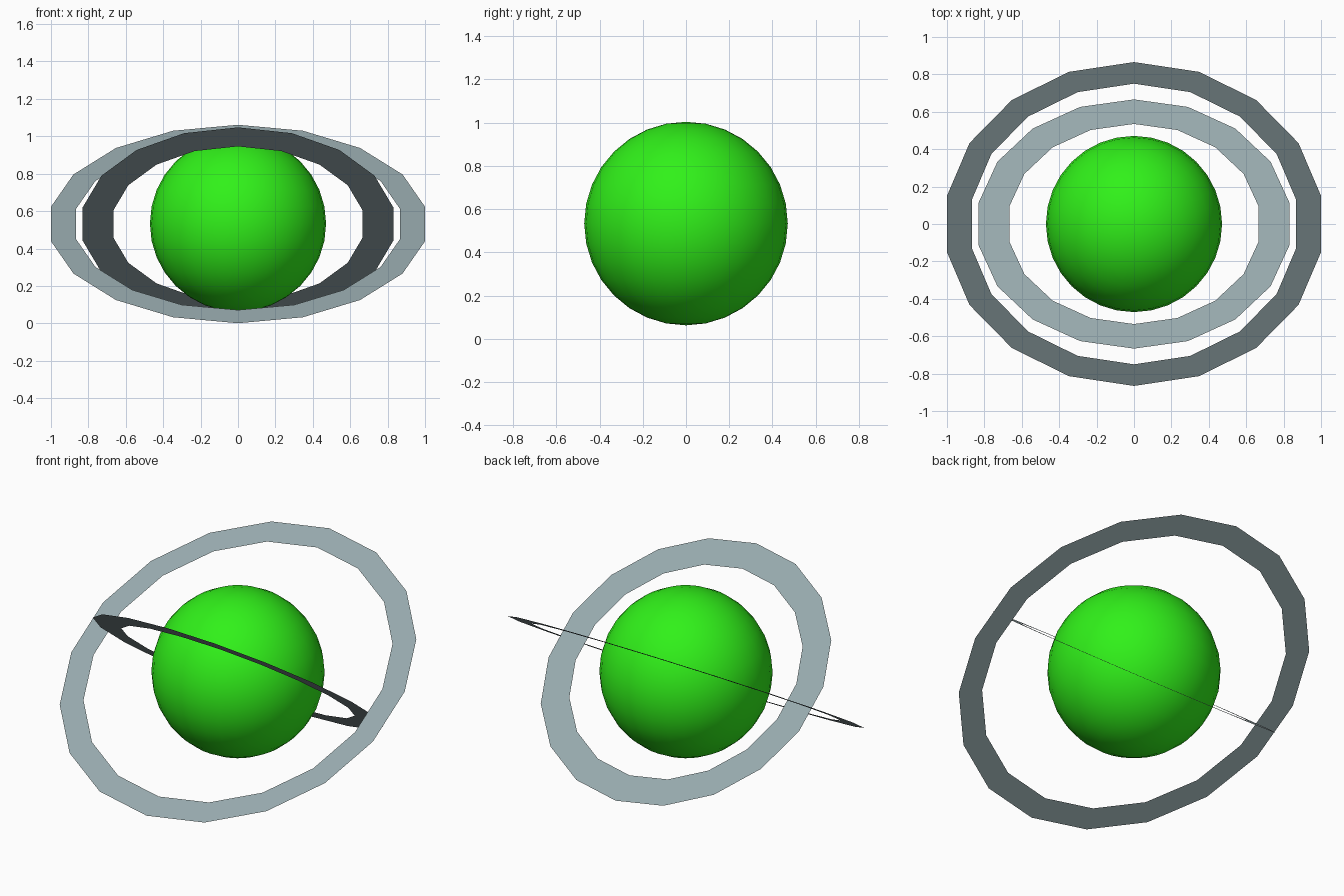
import bpy, bmesh
from math import cos, sin, pi, radians
from mathutils import Matrix

if "Cube" in bpy.data.objects:
    bpy.data.objects.remove(bpy.data.objects["Cube"])

CENTRE_Z = 0.531


def material(name, color):
    mat = bpy.data.materials.new(name)
    mat.diffuse_color = color
    mat.use_nodes = True
    mat.node_tree.nodes["Principled BSDF"].inputs["Base Color"].default_value = mat.diffuse_color
    return mat


def flat_ring(name, inner, outer, tilt, mat, sides=18):
    """Paper-thin annulus, tilted about the x axis."""
    bm = bmesh.new()
    loops = []
    for r in (inner, outer):
        loops.append([bm.verts.new((r * sin(2 * pi * i / sides),
                                    r * cos(2 * pi * i / sides), 0))
                      for i in range(sides)])
    a, b = loops
    for i in range(sides):
        j = (i + 1) % sides
        bm.faces.new((a[i], a[j], b[j], b[i]))
    bm.normal_update()
    for f in bm.faces:
        if f.normal.z < 0:
            f.normal_flip()
    bm.transform(Matrix.Translation((0, 0, CENTRE_Z)) @ Matrix.Rotation(radians(tilt), 4, 'X'))
    mesh = bpy.data.meshes.new(name)
    bm.to_mesh(mesh)
    bm.free()
    mesh.materials.append(mat)
    obj = bpy.data.objects.new(name, mesh)
    bpy.context.collection.objects.link(obj)
    return obj


green = material("green", (0.03, 0.88, 0.01, 1))
grey = material("cool_grey", (0.31, 0.40, 0.42, 1))

# Smooth planet ball
bpy.ops.mesh.primitive_uv_sphere_add(segments=32, ring_count=16, radius=0.471,
                                     location=(0, 0, CENTRE_Z + 0.002))
ball = bpy.context.object
ball.name = "planet"
ball.data.materials.append(green)
bpy.ops.object.shade_smooth()

# Outer ring rises to the back, inner ring rises to the front
flat_ring("outer_ring", 0.88, 1.0154, 31.5, grey)
flat_ring("inner_ring", 0.677, 0.843, -37.8, grey)
